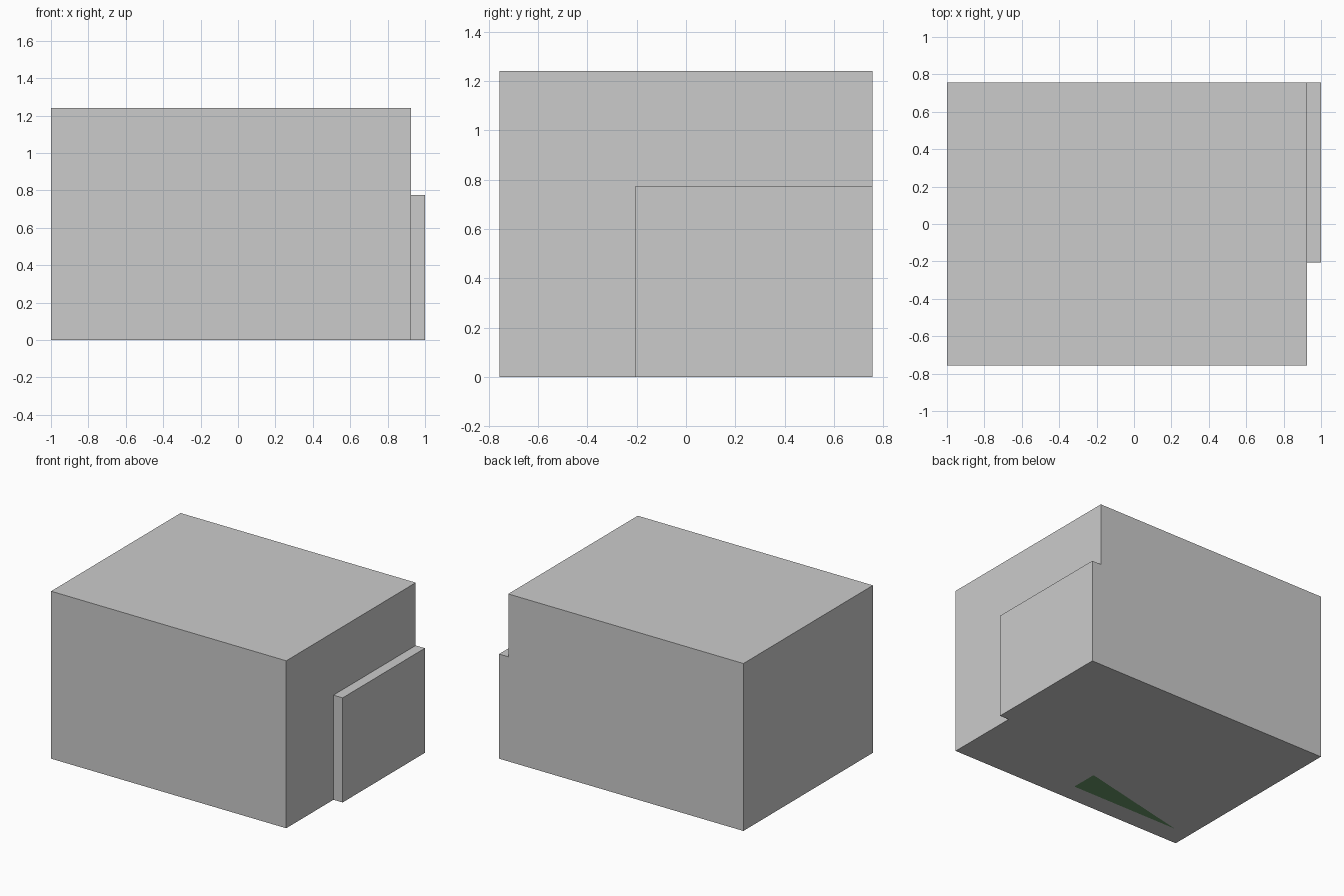
import bpy
import bmesh

if "Cube" in bpy.data.objects:
    bpy.data.objects.remove(bpy.data.objects["Cube"])


def add_box(name, x, y, z):
    """Box from (min, max) ranges on each axis."""
    bm = bmesh.new()
    bmesh.ops.create_cube(bm, size=1)
    for v in bm.verts:
        for i, (lo, hi) in enumerate((x, y, z)):
            v.co[i] = hi if v.co[i] > 0 else lo
    mesh = bpy.data.meshes.new(name)
    bm.to_mesh(mesh)
    bm.free()
    obj = bpy.data.objects.new(name, mesh)
    bpy.context.collection.objects.link(obj)
    return obj


BASE = 0.001  # keeps the green patch just proud of the underside

# Main block and the low slab against its right side
add_box("main_block", (-1.0, 0.925), (-0.757, 0.757), (BASE, 1.24))
add_box("side_slab", (0.925, 1.0), (-0.205, 0.757), (BASE, 0.775))

# Flat green patch visible on the underside
mesh = bpy.data.meshes.new("underside_patch")
mesh.from_pydata([(0.01, -0.41, 0), (0.01, -0.61, 0), (-0.87, -0.61, 0)], [], [(0, 1, 2)])
patch = bpy.data.objects.new("underside_patch", mesh)
bpy.context.collection.objects.link(patch)
green = bpy.data.materials.new("green")
green.diffuse_color = (0.14, 0.30, 0.14, 1)
green.use_nodes = True
green.node_tree.nodes["Principled BSDF"].inputs["Base Color"].default_value = green.diffuse_color
mesh.materials.append(green)
